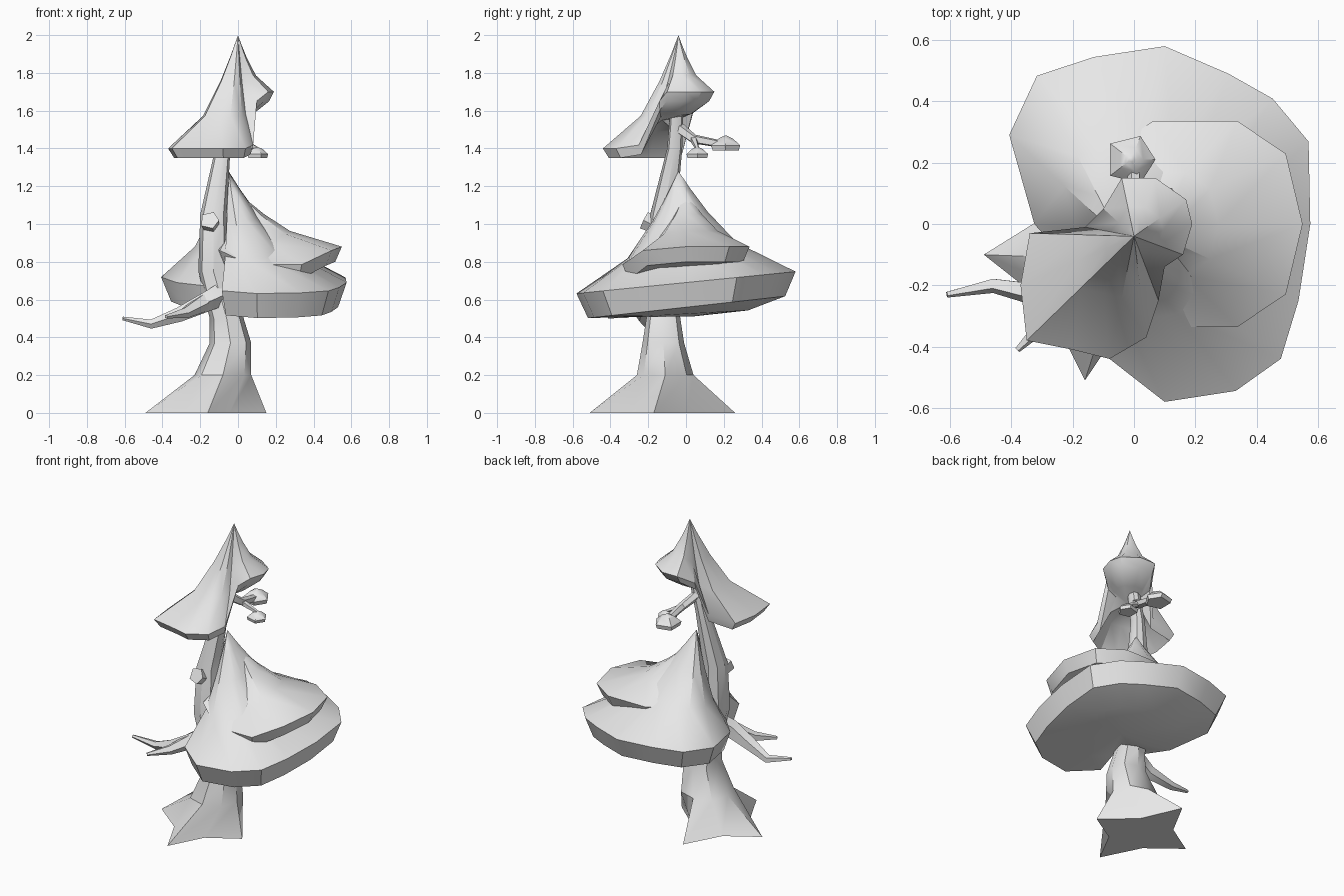
import bpy, bmesh, math
from mathutils import Vector

cube = bpy.data.objects.get("Cube")
if cube:
    bpy.data.objects.remove(cube, do_unlink=True)

SHADE = 0.8
grey = bpy.data.materials.new("plain_grey")
grey.use_nodes = True
grey.diffuse_color = (SHADE, SHADE, SHADE, 1)
shader = grey.node_tree.nodes["Principled BSDF"]
shader.inputs["Base Color"].default_value = grey.diffuse_color


def loft(name, rings, start=None, end=None):
    """Skin a stack of point loops; each end closes on a tip or a flat cap."""
    bm = bmesh.new()
    loops = [[bm.verts.new(point) for point in ring] for ring in rings]

    def pairs(loop):
        return list(zip(loop, loop[1:] + loop[:1]))

    for lower, upper in zip(loops, loops[1:]):
        for (a, b), (c, d) in zip(pairs(lower), pairs(upper)):
            bm.faces.new((a, b, d, c))
    for loop, tip in ((loops[0], start), (loops[-1], end)):
        if tip is None:
            bm.faces.new(loop)
        else:
            peak = bm.verts.new(tip)
            for a, b in pairs(loop):
                bm.faces.new((a, b, peak))
    bmesh.ops.recalc_face_normals(bm, faces=bm.faces)
    mesh = bpy.data.meshes.new(name)
    bm.to_mesh(mesh)
    bm.free()
    mesh.materials.append(grey)
    obj = bpy.data.objects.new(name, mesh)
    bpy.context.collection.objects.link(obj)
    bpy.ops.object.select_all(action='DESELECT')
    obj.select_set(True)
    bpy.context.view_layer.objects.active = obj
    bpy.ops.object.shade_smooth_by_angle(angle=math.radians(35))


def oval(x, y, width, depth, sides, pull={}):
    """Slightly squared oval outline; pull moves single corners in or out."""
    def soft(value):
        return math.copysign(abs(value) ** 0.8, value)

    outline = []
    for i in range(sides):
        turn = math.tau * i / sides
        reach = pull.get(i, 1)
        outline.append(Vector((x + width * reach * soft(math.cos(turn)),
                               y + depth * reach * soft(math.sin(turn)), 0)))
    return outline


def canopy(name, apex, outline, height, lip, floor, flare=1.8):
    """Foliage skirt that flares from the apex to a thick rim over a bowl."""
    apex = Vector(apex)
    rim = [Vector((p.x, p.y, height(p))) for p in outline]
    rings = []
    for spread in (0.1, 0.25, 0.5, 1):
        ring = []
        for p in rim:
            point = apex.lerp(p, spread)
            point.z = p.z + (apex.z - p.z) * (1 - spread) ** flare
            ring.append(point)
        rings.append(ring)
    centre = sum(rim, Vector()) / len(rim)
    centre.z = floor
    underside, bowl = [], []
    for p in rim:
        edge = p.lerp(centre, 0.1)
        edge.z = p.z - lip
        underside.append(edge)
        inner = edge.lerp(centre, 0.4)
        inner.z = edge.z + (floor - edge.z) * 0.7
        bowl.append(inner)
    loft(name, rings + [underside, bowl], apex, centre)


def limb(name, path, thick, thin, sides=5):
    """Evenly tapered branch along a few points."""
    path = [Vector(p) for p in path]
    last = len(path) - 1
    rings = []
    for i, p in enumerate(path):
        along = path[min(i + 1, last)] - path[max(i - 1, 0)]
        facing = along.to_track_quat('Z', 'Y')
        radius = thick + (thin - thick) * i / last
        rings.append([p + facing @ v for v in oval(0, 0, radius, radius, sides)])
    loft(name, rings)


def tuft(name, x, y, z, size):
    """Small faceted leaf bunch."""
    canopy(name, (x, y, z + size), oval(x, y, size, size, 5),
           lambda p: z + size / 3, size / 3, z, flare=0.6)


# Trunk: root tips with hollows between them, then a leaning, narrowing stem
tips = [Vector(p) for p in ((0.15, -0.17, 0), (-0.16, 0.26, 0),
                            (-0.49, -0.1, 0), (-0.16, -0.51, 0))]
middle = sum(tips, Vector()) / len(tips)
foot = []
for tip, following in zip(tips, tips[1:] + tips[:1]):
    foot += [tip, ((tip + following) / 2).lerp(middle, 0.25)]
stem = [foot]
for x, y, z, radius in ((-0.08, -0.11, 0.2, 0.15), (-0.04, -0.12, 0.37, 0.11),
                        (-0.06, -0.12, 0.5, 0.09), (-0.13, -0.13, 0.75, 0.08),
                        (-0.13, -0.12, 1.05, 0.07), (-0.08, -0.06, 1.4, 0.04),
                        (0, -0.04, 1.75, 0.03)):
    stem.append([p + Vector((0, 0, z)) for p in oval(x, y, radius, radius, 8)])
loft("trunk", stem)

# Large lower foliage, tilted up to the back and open at the front right
canopy("lower_foliage", (-0.05, -0.04, 1.28),
       oval(0.1, 0, 0.5, 0.58, 16,
            {0: 0.95, 2: 0.93, 3: 0.9, 6: 1.1, 7: 1.08, 8: 0.85, 9: 0.6,
             10: 0.3, 11: 0.8, 15: 0.93}),
       lambda p: 0.69 + p.y / 10, 0.13, 0.51)

# Ledge on the left of the lower foliage, its front merging into the slope
canopy("foliage_ledge", (0, 0, 1.17), oval(0.2, 0, 0.35, 0.35, 10),
       lambda p: 0.88 - 0.7 * max(0, -p.y - 0.2), 0.08, 0.76)

# Pointed top foliage: one sheet, low at the front right, high at the back left
sheet = [Vector((x, y, 0)) for x, y in (
    (-0.08, -0.44), (0.04, -0.37), (0.08, -0.25), (0.1, -0.14), (0.16, -0.1),
    (0.19, 0), (0.17, 0.08), (0.07, 0.15), (-0.04, 0.15), (-0.1, 0.05),
    (-0.16, -0.01), (-0.34, -0.03), (-0.37, -0.2), (-0.35, -0.38), (-0.2, -0.41))]
canopy("top_foliage", (0, -0.04, 2), sheet,
       lambda p: min(1.7, 1.4 + 1.8 * max(0, p.x + p.y + 0.18)), 0.05, 1.55)

# Forked bare branch and cut stub
fork = (-0.17, -0.22, 0.59)
limb("low_branch", [(-0.06, -0.13, 0.65), fork, (-0.31, -0.23, 0.52),
                    (-0.46, -0.2, 0.47), (-0.61, -0.23, 0.5)], 0.07, 0.01)
limb("low_twig", [fork, (-0.28, -0.31, 0.53), (-0.38, -0.41, 0.51)], 0.05, 0.01)
limb("trunk_stub", [(-0.14, -0.14, 0.98), (-0.15, -0.22, 1.02)], 0.04, 0.05)

# Small rear branches with leaf tufts
joint = (0, 0.04, 1.45)
limb("upper_branch", [(-0.06, -0.05, 1.52), joint, (0, 0.2, 1.42)], 0.03, 0.02)
limb("upper_twig", [joint, (0.1, 0.06, 1.4)], 0.02, 0.01)
tuft("rear_tuft", -0.01, 0.21, 1.39, 0.08)
tuft("side_tuft", 0.1, 0.06, 1.35, 0.06)
